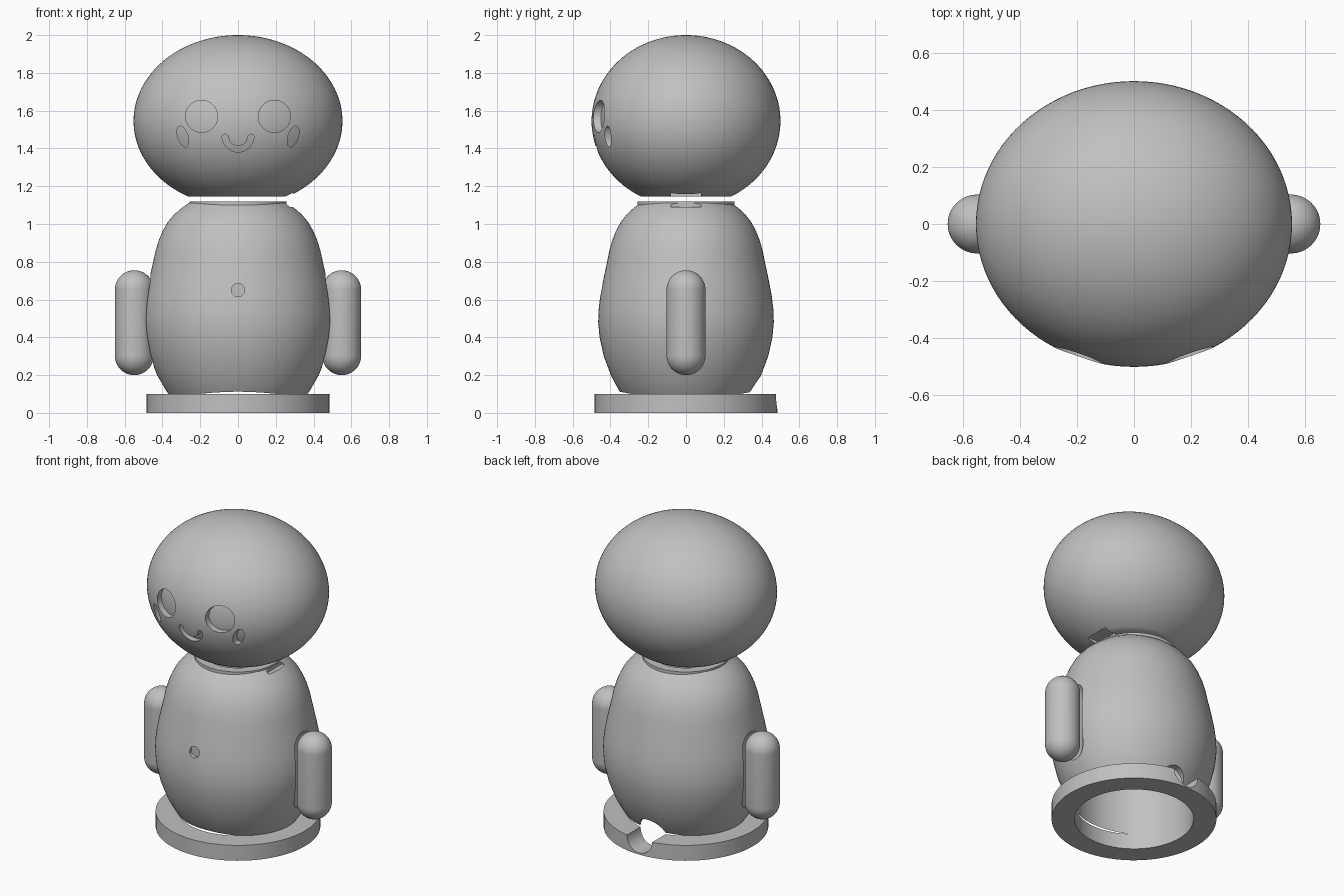
import bpy, bmesh
from math import sin, cos, pi, radians
from mathutils import Matrix, Vector

if "Cube" in bpy.data.objects:
    bpy.data.objects.remove(bpy.data.objects["Cube"])

GREY = (0.53, 0.53, 0.53, 1)
grey = bpy.data.materials.new("plain_grey")
grey.use_nodes = True
grey.diffuse_color = GREY
grey.node_tree.nodes["Principled BSDF"].inputs["Base Color"].default_value = GREY


def make(name, bm):
    bmesh.ops.recalc_face_normals(bm, faces=bm.faces[:])
    mesh = bpy.data.meshes.new(name)
    bm.to_mesh(mesh)
    bm.free()
    mesh.materials.append(grey)
    obj = bpy.data.objects.new(name, mesh)
    bpy.context.scene.collection.objects.link(obj)
    return obj


def lathe(name, profile, depth=1.0, x=0.0, steps=96):
    """Closed solid turned around z from (radius, height) points."""
    bm = bmesh.new()
    rings = []
    for r, z in profile:
        angles = [2 * pi * i / steps for i in range(steps)]
        rings.append([bm.verts.new((x + r * cos(a), depth * r * sin(a), z)) for a in angles])
    for low, high in zip(rings, rings[1:]):
        for i in range(steps):
            j = (i + 1) % steps
            bm.faces.new((low[i], low[j], high[j], high[i]))
    bm.faces.new(rings[0])
    bm.faces.new(rings[-1])
    return make(name, bm)


def prism(name, outline, y0, y1):
    """Outline in x and z, extruded along y."""
    bm = bmesh.new()
    face = bm.faces.new([bm.verts.new((x, y0, z)) for x, z in outline])
    new = bmesh.ops.extrude_face_region(bm, geom=[face])["geom"]
    moved = [v for v in new if isinstance(v, bmesh.types.BMVert)]
    bmesh.ops.translate(bm, verts=moved, vec=(0, y1 - y0, 0))
    return make(name, bm)


def oval(x, z, rx, rz, lean=0.0, steps=48):
    angles = [2 * pi * i / steps for i in range(steps)]
    return [(x + rx * cos(a) + lean * sin(a), z + rz * sin(a)) for a in angles]


def box(name, low, high):
    corners = [(low[0], low[2]), (high[0], low[2]), (high[0], high[2]), (low[0], high[2])]
    return prism(name, corners, low[1], high[1])


def ellipsoid(name, scale):
    bm = bmesh.new()
    matrix = Matrix.Translation((0, 0, 1.545)) @ Matrix.Diagonal(
        (0.553 * scale, 0.5 * scale, 0.455 * scale, 1))
    bmesh.ops.create_uvsphere(bm, u_segments=96, v_segments=64, radius=1, matrix=matrix)
    return make(name, bm)


def capsule(name, x, r, low, high):
    arc = [radians(a) for a in range(0, 90, 6)] + [radians(89.5)]
    top = [(r * cos(a), high - r + r * sin(a)) for a in arc]
    bottom = [(pr, low + high - z) for pr, z in reversed(top)]
    return lathe(name, bottom + top, x=x, steps=48)


def cut(obj, cutters):
    for cutter in cutters:
        mod = obj.modifiers.new("cut", "BOOLEAN")
        mod.operation = "DIFFERENCE"
        mod.solver = "EXACT"
        mod.object = cutter
    graph = bpy.context.evaluated_depsgraph_get()
    mesh = bpy.data.meshes.new_from_object(obj.evaluated_get(graph))
    obj.modifiers.clear()
    obj.data = mesh


# Body, base ring and neck
body = lathe("body", [
    (0.364, 0.095), (0.382, 0.12), (0.428, 0.2), (0.468, 0.3), (0.492, 0.4), (0.5, 0.48),
    (0.497, 0.55), (0.488, 0.62), (0.472, 0.7), (0.449, 0.8), (0.436, 0.86), (0.421, 0.91),
    (0.4, 0.96), (0.372, 1.01), (0.338, 1.05), (0.304, 1.08), (0.276, 1.1), (0.262, 1.11)],
    depth=0.93)
base = lathe("base_ring", [(0.485, 0), (0.485, 0.1)])
neck = lathe("neck_ring", [(0.257, 1.07), (0.257, 1.12)])

# Head with a core that forms the floors of the face recesses
head = ellipsoid("head", 1)
core = ellipsoid("face_core", 0.925)

# Arms
arms = {}
for side, sign in (("left", 1), ("right", -1)):
    arms[side] = capsule(side + "_arm", sign * 0.549, 0.103, 0.2, 0.755)

# Cutters for the hollow inside, cable hole, navel, arm pockets and lock slots
hollow = lathe("hollow_cutter", [(0.35, -0.1), (0.35, 0.9), (0.2, 1.02), (0.2, 1.3)])
cable = prism("cable_cutter", oval(0, 0.1, 0.09, 0.09), 0.25, 0.7)
navel = prism("navel_cutter", oval(0, 0.65, 0.035, 0.035), -0.7, -0.43)
pockets = [capsule("pocket_cutter", s * 0.549, 0.12, 0.183, 0.772) for s in (1, -1)]
body_slot = box("body_slot_cutter", (0.258, -0.08, 1.09), (0.45, 0.08, 1.2))
head_slot = box("head_slot_cutter", (0.2, -0.08, 1.1), (0.29, 0.08, 1.165))
flat = box("flat_cutter", (-1, -1, 0.9), (1, 1, 1.145))
socket = lathe("socket_cutter", [(0.2, 1), (0.2, 1.3)])

# Cutters for the face
mouth_arc = [radians(180 + 180 * i / 24) for i in range(25)]
mouth = [(r * cos(a), 1.466 + r * sin(a)) for r, run in
         ((0.085, mouth_arc), (0.052, mouth_arc[::-1])) for a in run]
mouth.insert(25, (0.07, 1.477))
mouth.append((-0.07, 1.477))
face = [prism("mouth_cutter", mouth, -0.7, -0.35)]
for sign in (1, -1):
    face.append(prism("eye_cutter", oval(sign * 0.193, 1.57, 0.085, 0.085), -0.7, -0.3))
    cheek = oval(sign * 0.292, 1.463, 0.028, 0.055, sign * 0.014)
    face.append(prism("cheek_cutter", cheek, -0.7, -0.25))

cut(body, [hollow, cable, navel, body_slot] + pockets)
cut(base, [hollow, cable])
cut(neck, [hollow])
cut(head, [flat, socket, head_slot] + face)
cut(core, [flat, socket, head_slot])

for cutter in [hollow, cable, navel, body_slot, head_slot, flat, socket] + pockets + face:
    bpy.data.objects.remove(cutter)

# Smooth shading with sharp rims
parts = [body, base, neck, head, core] + list(arms.values())
bpy.ops.object.select_all(action="DESELECT")
for part in parts:
    part.select_set(True)
bpy.context.view_layer.objects.active = body
bpy.ops.object.shade_smooth_by_angle(angle=radians(30))
